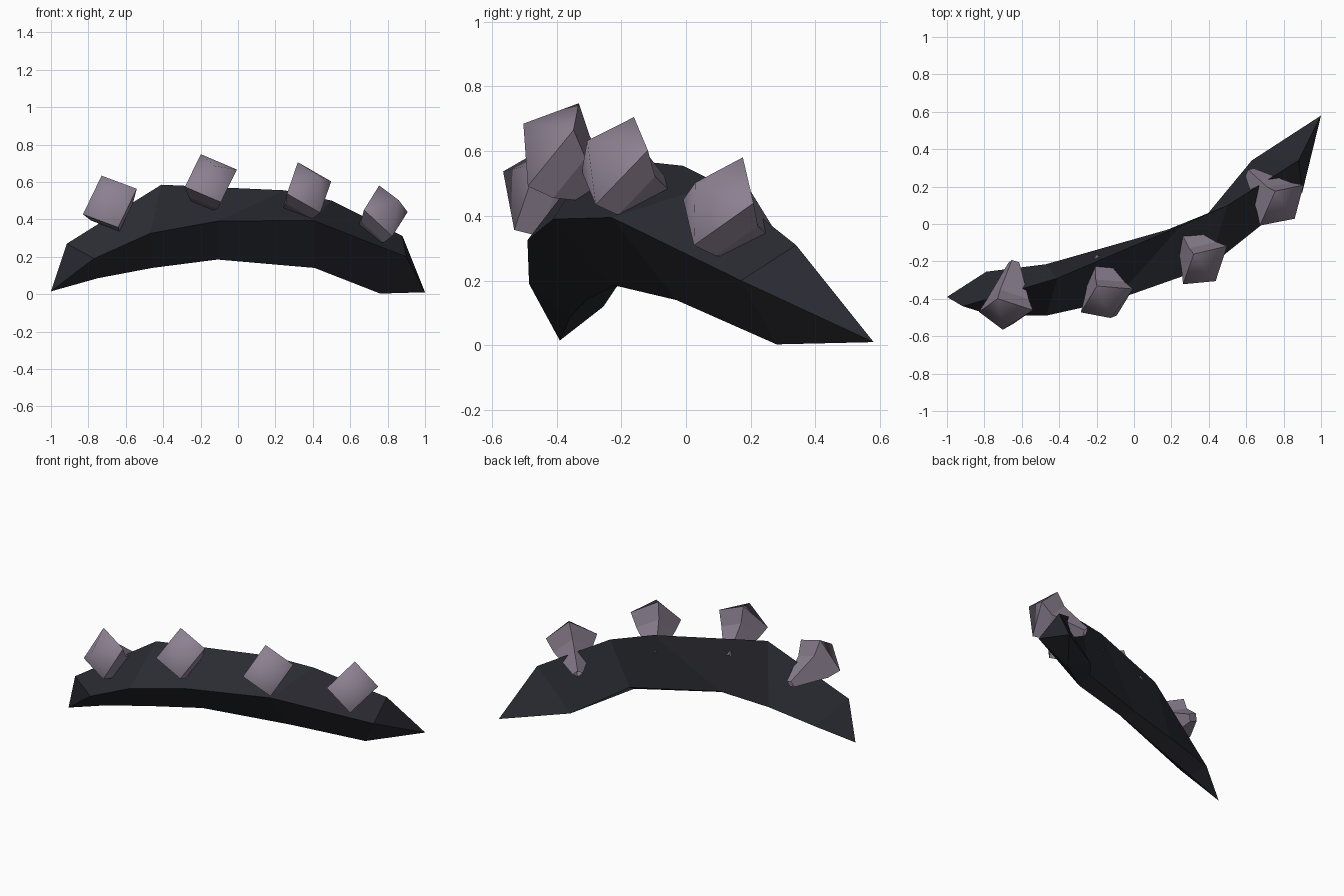
import bpy, bmesh
from mathutils import Vector

if "Cube" in bpy.data.objects:
    bpy.data.objects.remove(bpy.data.objects["Cube"])


def material(name, rgb):
    m = bpy.data.materials.new(name)
    m.diffuse_color = (*rgb, 1)
    m.use_nodes = True
    m.node_tree.nodes["Principled BSDF"].inputs["Base Color"].default_value = m.diffuse_color
    return m


def add_object(name, bm, mat):
    bmesh.ops.recalc_face_normals(bm, faces=bm.faces)
    mesh = bpy.data.meshes.new(name)
    bm.to_mesh(mesh)
    bm.free()
    mesh.materials.append(mat)
    ob = bpy.data.objects.new(name, mesh)
    bpy.context.collection.objects.link(ob)
    return ob


def loft(bm, rings):
    """Join neighbouring four-point rings with faces."""
    for a, b in zip(rings, rings[1:]):
        for i in range(4):
            j = (i + 1) % 4
            bm.faces.new((a[i], a[j], b[j], b[i]))


def fan(bm, tip, ring):
    """Close a ring to a point."""
    t = bm.verts.new(tip)
    return [bm.faces.new((t, ring[i], ring[(i + 1) % 4])) for i in range(4)]


charcoal = material("charcoal", (0.023, 0.024, 0.032))
mauve = material("dusty_mauve", (0.26, 0.215, 0.28))

# Curved band: each station is top edge, front ridge, lower front, lower back
stations = [
    [(-.915, -.44, .27), (-.77, -.485, .19), (-.75, -.36, .085), (-.79, -.255, .12)],
    [(-.41, -.29, .585), (-.47, -.49, .325), (-.46, -.31, .14), (-.47, -.215, .18)],
    [(.25, -.01, .555), (-.11, -.41, .39), (-.11, -.22, .185), (-.14, -.16, .22)],
    [(.50, .10, .50), (.40, -.23, .395), (.41, -.03, .14), (.39, .05, .185)],
    [(.88, .34, .31), (.90, .17, .20), (.76, .28, .003), (.63, .34, .055)],
]
bm = bmesh.new()
rings = [[bm.verts.new(p) for p in s] for s in stations]
loft(bm, rings)
# Pointed ends
fan(bm, (-1, -.39, .015), rings[0])
fan(bm, (1, .58, .01), rings[-1])
add_object("band", bm, charcoal)


# Stud: softly shaded peaked front, short waist and a root through the band
def stud(name, center, normal, side, peak):
    c, n = Vector(center), Vector(normal).normalized()
    v = Vector(side)
    v = (v - n * v.dot(n)).normalized()
    u = v.cross(n)
    bm = bmesh.new()
    rings = []
    for depth, w, h, drop in ((0, .12, .105, 0), (.07, .085, .085, .03), (.285, .022, .022, 0)):
        mid = c - n * depth - Vector((0, 0, drop))
        rings.append([bm.verts.new(mid + u * w * su + v * h * sv)
                      for su, sv in ((1, 1), (-1, 1), (-1, -1), (1, -1))])
    loft(bm, rings)
    for f in fan(bm, c + n * peak, rings[0]):
        f.smooth = True
    for i in range(4):
        bm.edges.get((rings[0][i], rings[0][(i + 1) % 4])).smooth = False
    add_object(name, bm, mauve)


# Face centre, outward direction, upper-left edge direction and peak height
studs = [
    ((-.685, -.465, .495), (-.15, -.90, .38), (-.90, .1, .40), .11),
    ((-.145, -.41, .62), (.175, -.81, .57), (-.18, .015, .077), .115),
    ((.38, -.22, .57), (.47, -.71, .52), (-.165, -.04, .095), .12),
    ((.79, .10, .445), (.60, -.62, .50), (-.14, -.03, .13), .115),
]
for k, args in enumerate(studs):
    stud(f"stud_{k + 1}", *args)
